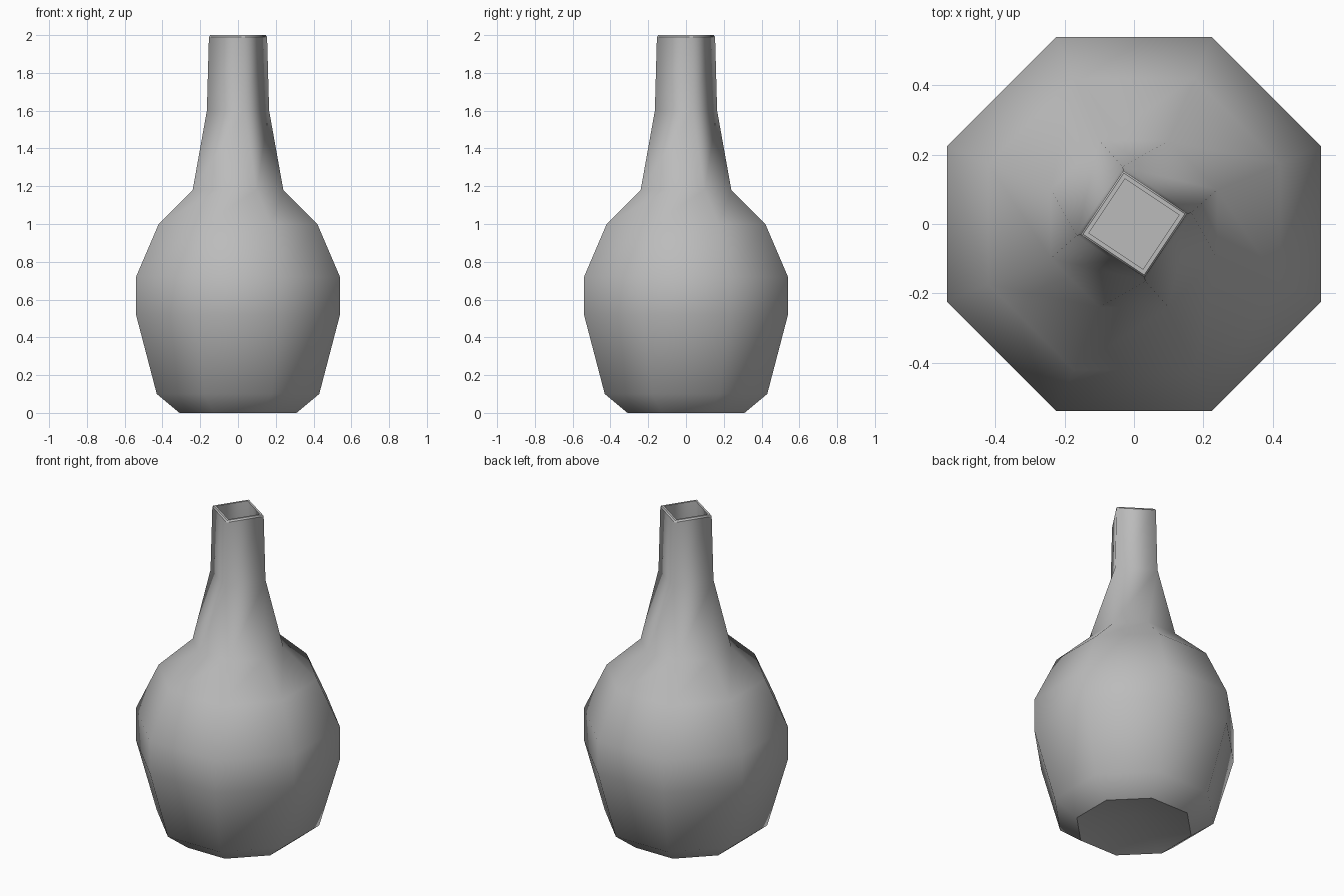
import bpy
import bmesh
from math import cos, sin, pi

cube = bpy.data.objects.get("Cube")
if cube:
    bpy.data.objects.remove(cube)

# Single flat colour
grey = bpy.data.materials.new("plain grey")
grey.use_nodes = True
colour = (0.5, 0.5, 0.5, 1)
grey.diffuse_color = colour
grey.node_tree.nodes["Principled BSDF"].inputs["Base Color"].default_value = colour

bm = bmesh.new()


def ring(sides, radius, z, turn):
    """Closed loop of vertices around the vertical axis."""
    return [bm.verts.new((radius * cos(turn + 2 * pi * i / sides),
                          radius * sin(turn + 2 * pi * i / sides), z))
            for i in range(sides)]


def octagon(half_width, z):
    return ring(8, half_width / cos(pi / 8), z, -pi / 8)


def square(radius, z):
    return ring(4, radius, z, pi / 16)


def bridge(a, b):
    n = len(a)
    for i in range(n):
        j = (i + 1) % n
        bm.faces.new((a[i], a[j], b[j], b[i]))


def shoulder(octa, quad):
    """Join eight corners to four: a triangle and a quad per neck side."""
    for i in range(4):
        a, b, c = octa[2 * i], octa[2 * i + 1], octa[(2 * i + 2) % 8]
        bm.faces.new((a, b, quad[i]))
        bm.faces.new((b, c, quad[(i + 1) % 4], quad[i]))


def sharpen(loop):
    for i, v in enumerate(loop):
        edge = bm.edges.get((v, loop[(i + 1) % len(loop)]))
        edge.smooth = False


# Octagonal body
body = [octagon(w, z) for w, z in
        ((0.31, 0), (0.43, 0.1), (0.54, 0.52), (0.54, 0.72), (0.42, 1.0), (0.24, 1.18))]
for low, high in zip(body, body[1:]):
    bridge(low, high)

# Shallow hollow under the base
base_centre = bm.verts.new((0, 0, 0.08))
for i in range(8):
    bm.faces.new((body[0][(i + 1) % 8], body[0][i], base_centre))
sharpen(body[0])

# Square neck, rim and inner wall
neck = [square(r, z) for r, z in
        ((0.168, 1.6), (0.157, 1.99), (0.15, 2.0), (0.133, 2.0), (0.145, 1.6))]
shoulder(body[-1], neck[0])
for low, high in zip(neck, neck[1:]):
    bridge(low, high)
for loop in neck[1:4]:
    sharpen(loop)

# Inside of the body, closed by a floor
inside = [octagon(w, z) for w, z in ((0.21, 1.18), (0.51, 0.7), (0.4, 0.12))]
shoulder(inside[0], neck[-1])
for high, low in zip(inside, inside[1:]):
    bridge(high, low)
bm.faces.new(inside[-1])
sharpen(inside[-1])

for face in bm.faces:
    face.smooth = True
bmesh.ops.recalc_face_normals(bm, faces=bm.faces)

mesh = bpy.data.meshes.new("bottle")
bm.to_mesh(mesh)
bm.free()
mesh.materials.append(grey)
bottle = bpy.data.objects.new("bottle", mesh)
bpy.context.collection.objects.link(bottle)
